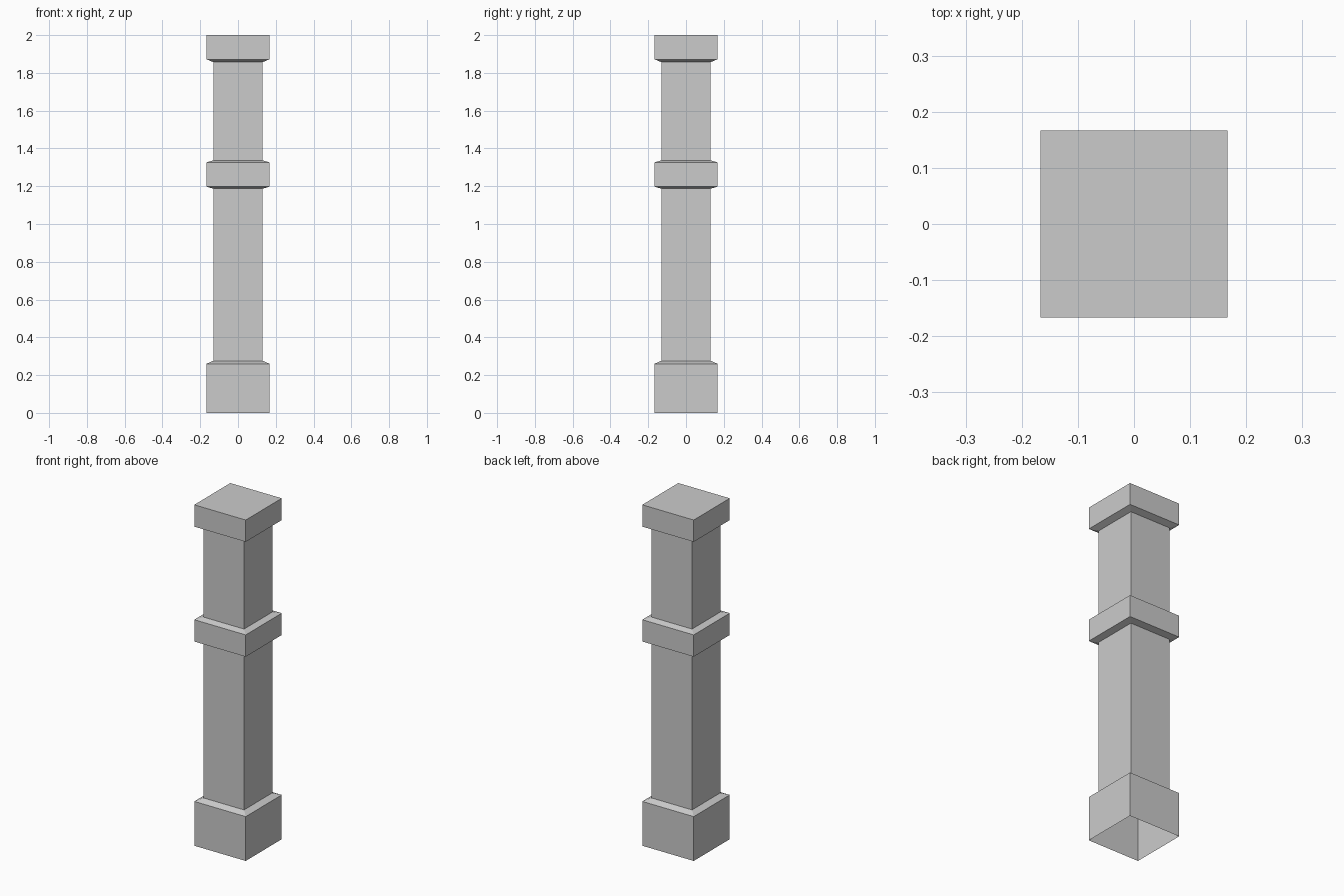
import bpy, bmesh

if "Cube" in bpy.data.objects:
    bpy.data.objects.remove(bpy.data.objects["Cube"])

OUTER, SHAFT = 0.167, 0.131  # half widths of the mouldings and the shaft

# Square cross-sections from the ground up: (half width, height)
PROFILE = [
    (OUTER, 0.0), (OUTER, 0.26), (SHAFT, 0.276),      # plinth
    (SHAFT, 1.187), (OUTER, 1.198),                   # lower shaft
    (OUTER, 1.326), (SHAFT, 1.337),                   # middle band
    (SHAFT, 1.857), (OUTER, 1.872), (OUTER, 2.0),     # upper shaft and cap
]


def square_ring(bm, r, z):
    return [bm.verts.new((x * r, y * r, z))
            for x, y in ((-1, -1), (1, -1), (1, 1), (-1, 1))]


# Continuous square pillar skin, closed on top and open underneath
bm = bmesh.new()
rings = [square_ring(bm, r, z) for r, z in PROFILE]
for low, high in zip(rings, rings[1:]):
    for i in range(4):
        j = (i + 1) % 4
        bm.faces.new((low[i], low[j], high[j], high[i]))
bm.faces.new(rings[-1])

mesh = bpy.data.meshes.new("pillar")
bm.to_mesh(mesh)
bm.free()
pillar = bpy.data.objects.new("pillar", mesh)
bpy.context.collection.objects.link(pillar)
